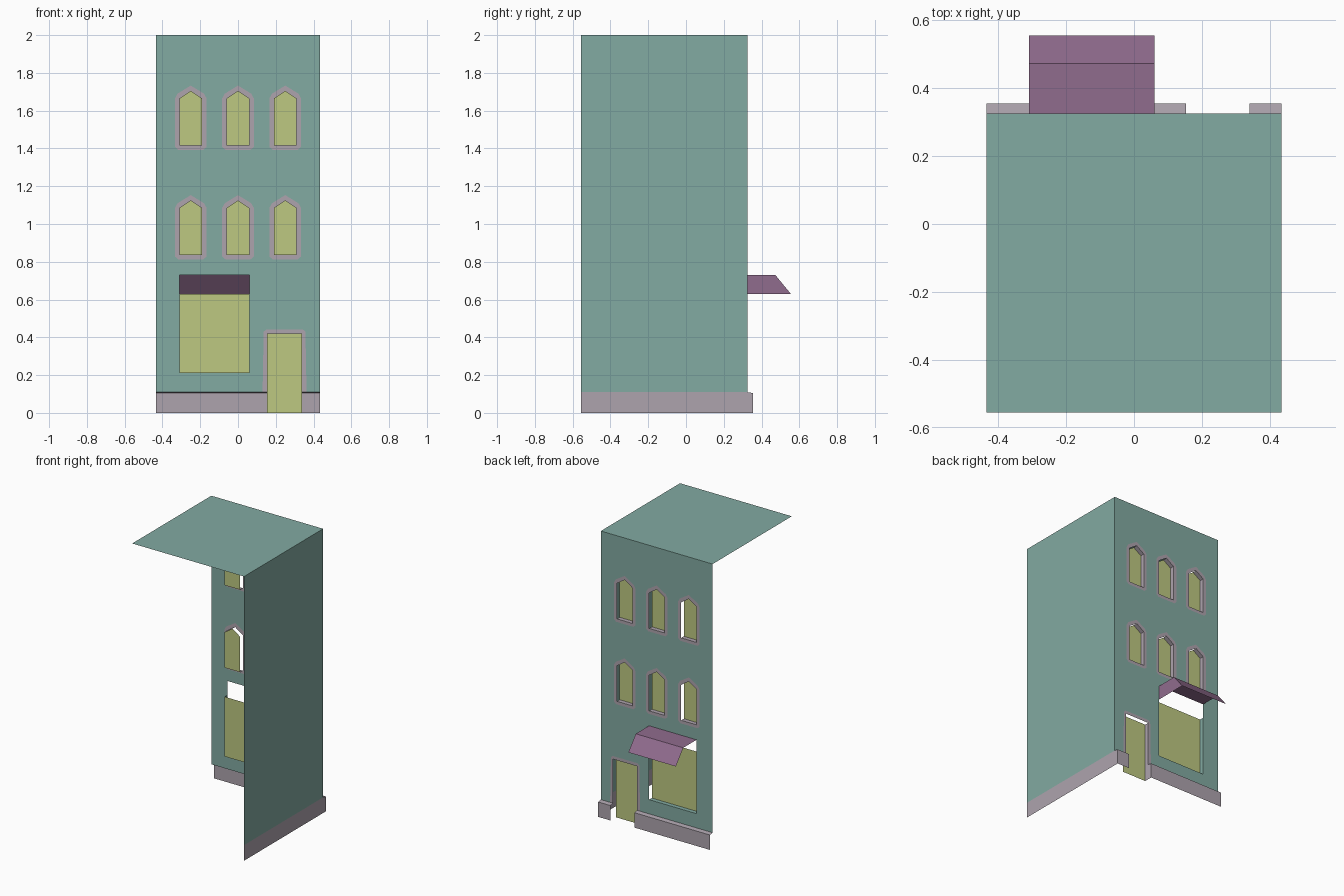
import bpy, bmesh
from mathutils import Vector

if "Cube" in bpy.data.objects:
    bpy.data.objects.remove(bpy.data.objects["Cube"])


def material(name, rgb):
    m = bpy.data.materials.new(name)
    m.diffuse_color = (*rgb, 1)
    m.use_nodes = True
    m.node_tree.nodes["Principled BSDF"].inputs["Base Color"].default_value = m.diffuse_color
    return m


TEAL = material("teal wall", (0.225, 0.405, 0.36))
STONE = material("mauve stone", (0.42, 0.37, 0.42))
GLASS = material("yellow pane", (0.51, 0.58, 0.22))
CLOTH = material("purple awning", (0.28, 0.15, 0.27))

W, FRONT, OPEN, TOP, BASE = 0.435, 0.325, -0.555, 2.0, 0.11
PANE = FRONT - 0.03        # recessed panes
STEP = FRONT + 0.03        # plinth face
SHOP = (-0.31, 0.06)
DOOR = (0.153, 0.34)


def finish(name, bm, mat):
    me = bpy.data.meshes.new(name)
    bm.to_mesh(me)
    bm.free()
    me.materials.append(mat)
    ob = bpy.data.objects.new(name, me)
    bpy.context.collection.objects.link(ob)
    return ob


def faces(name, polys, mat):
    """Sheet faces; each entry is (corner list, outward direction)."""
    bm = bmesh.new()
    for pts, out in polys:
        f = bm.faces.new([bm.verts.new(p) for p in pts])
        f.normal_update()
        if f.normal.dot(Vector(out)) < 0:
            f.normal_flip()
    return finish(name, bm, mat)


def panel(name, loops, y, mat):
    """Flat sheet in the xz plane facing +y; loops after the first are holes."""
    bm = bmesh.new()
    for loop in loops:
        vs = [bm.verts.new((x, y, z)) for x, z in loop]
        for a, b in zip(vs, vs[1:] + vs[:1]):
            bm.edges.new((a, b))
    bmesh.ops.triangle_fill(bm, edges=bm.edges[:], use_beauty=True, normal=(0, 1, 0))
    for f in bm.faces:
        f.normal_update()
        if f.normal.y < 0:
            f.normal_flip()
    return finish(name, bm, mat)


def rect(x0, x1, z0, z1):
    return [(x0, z0), (x1, z0), (x1, z1), (x0, z1)]


def arch(cx, z, half, shoulder, peak):
    return [(cx - half, z), (cx + half, z), (cx + half, z + shoulder),
            (cx, z + peak), (cx - half, z + shoulder)]


def frame_outline(cx, z):
    c = 0.015
    return [(cx - 0.082 + c, z - 0.022), (cx + 0.082 - c, z - 0.022),
            (cx + 0.084, z - 0.022 + c), (cx + 0.084, z + 0.25),
            (cx + 0.07, z + 0.275), (cx, z + 0.318),
            (cx - 0.07, z + 0.275), (cx - 0.084, z + 0.25), (cx - 0.084, z - 0.022 + c)]


def reveal(a, b, out, y0=PANE, y1=FRONT):
    """Strip joining the pane plane to the wall plane along edge a-b."""
    return ([(a[0], y0, a[1]), (b[0], y0, b[1]), (b[0], y1, b[1]), (a[0], y1, a[1])], out)


# Arched windows: frame, recessed pane, and the sill and left reveals
holes = []
for row, z in enumerate((0.835, 1.415)):
    for col, cx in enumerate((-0.25, 0, 0.25)):
        tag = f"{row}_{col}"
        inner = arch(cx, z, 0.06, 0.25, 0.29)
        outer = frame_outline(cx, z)
        holes.append(outer)
        panel("window_frame_" + tag, [outer, inner], FRONT, STONE)
        panel("window_pane_" + tag, [inner], PANE, GLASS)
        faces("window_reveal_" + tag,
              [reveal(inner[0], inner[1], (0, 0, 1)),
               reveal(inner[0], inner[4], (1, 0, 0)),
               reveal(inner[4], inner[3], (1, 0, -1))], STONE)

# Facade sheet with openings
outline = [(-W, BASE), (0.13, BASE), (0.136, 0.43), (0.15, 0.442), (0.343, 0.442),
           (0.357, 0.43), (0.363, BASE), (W, BASE), (W, TOP), (-W, TOP)]
panel("facade", [outline, rect(*SHOP, 0.21, 0.73)] + holes, FRONT, TEAL)

# Right side wall and roof; the other sides are open
faces("side_wall", [([(W, OPEN, BASE), (W, FRONT, BASE), (W, FRONT, TOP), (W, OPEN, TOP)],
                     (1, 0, 0))], TEAL)
faces("roof", [([(-W, OPEN, TOP), (W, OPEN, TOP), (W, FRONT, TOP), (-W, FRONT, TOP)],
                (0, 0, 1))], TEAL)

# Door
panel("door_frame", [[(0.13, BASE), (DOOR[0], BASE), (DOOR[0], 0.42), (DOOR[1], 0.42),
                      (DOOR[1], BASE)] + outline[6:1:-1][:-1] + [outline[2]]], FRONT, STONE)
panel("door", [rect(*DOOR, 0, 0.42)], PANE, GLASS)
faces("door_reveal", [reveal((DOOR[0], 0), (DOOR[0], 0.42), (1, 0, 0))], STONE)

# Shop window, lower than its opening
panel("shop_pane", [rect(*SHOP, 0.21, 0.63)], PANE, GLASS)
faces("shop_reveal", [reveal((SHOP[0], 0.21), (SHOP[1], 0.21), (0, 0, 1)),
                      reveal((SHOP[0], 0.21), (SHOP[0], 0.63), (1, 0, 0))], TEAL)

# Awning: flat top, slope and right end cap
l, r = SHOP
prof = [(FRONT, 0.73), (0.473, 0.73), (0.555, 0.63), (FRONT, 0.63)]
strips = [([(l, *p), (r, *p), (r, *q), (l, *q)], (0, 1, 1)) for p, q in zip(prof[:2], prof[1:3])]
faces("awning", strips + [([(r, *p) for p in prof], (1, 0, 0))], CLOTH)

# Plinth: side strip, and stepped blocks on both sides of the door
faces("side_plinth", [([(W, OPEN, 0), (W, FRONT, 0), (W, FRONT, BASE), (W, OPEN, BASE)],
                       (1, 0, 0))], STONE)
for name, x0, x1 in (("plinth_left", -W, DOOR[0]), ("plinth_right", DOOR[1], W)):
    faces(name, [
        ([(x0, STEP, 0), (x1, STEP, 0), (x1, STEP, 0.105), (x0, STEP, 0.105)], (0, 1, 0)),
        ([(x0, FRONT, BASE), (x1, FRONT, BASE), (x1, STEP, 0.105), (x0, STEP, 0.105)], (0, 0, 1)),
        ([(x1, FRONT, 0), (x1, STEP, 0), (x1, STEP, 0.105), (x1, FRONT, BASE)], (1, 0, 0))], STONE)
